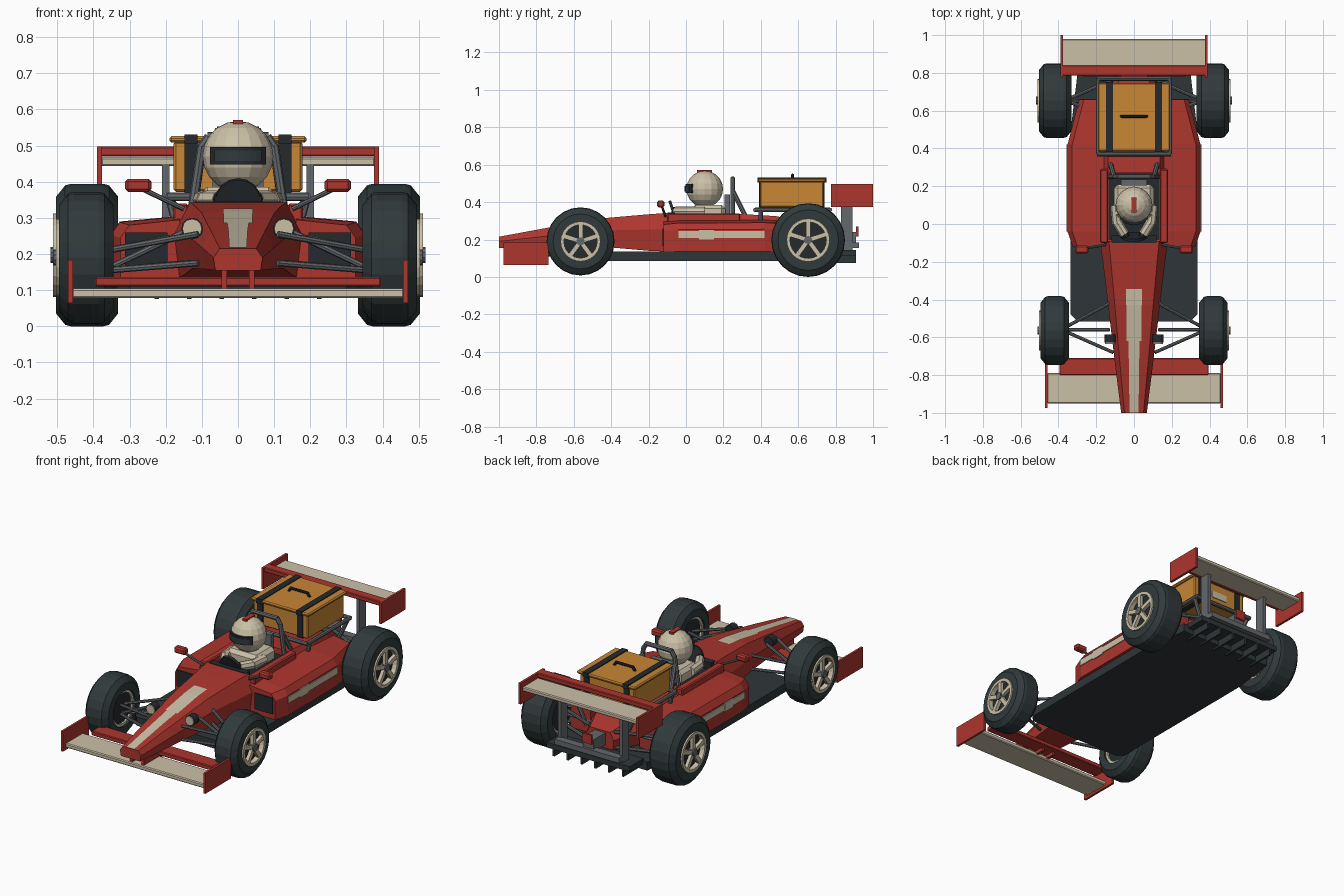
import bpy, bmesh, math
from mathutils import Vector, Matrix

if "Cube" in bpy.data.objects:
    bpy.data.objects.remove(bpy.data.objects["Cube"])

def material(name, r, g, b):
    m = bpy.data.materials.new(name)
    m.diffuse_color = (r, g, b, 1)
    m.use_nodes = True
    m.node_tree.nodes["Principled BSDF"].inputs["Base Color"].default_value = m.diffuse_color
    return m

RED = material("red paint", 0.42, 0.036, 0.027)
CREAM = material("cream", 0.60, 0.53, 0.39)
TYRE = material("tyre dark", 0.030, 0.042, 0.044)
FLOOR = material("floor dark", 0.028, 0.037, 0.040)
STEEL = material("steel grey", 0.13, 0.14, 0.15)
LEATHER = material("tan leather", 0.58, 0.24, 0.035)
BLACK = material("charcoal", 0.018, 0.023, 0.026)

def finish(name, bm, mat, mirror=False):
    if mirror:
        d = bmesh.ops.duplicate(bm, geom=bm.verts[:] + bm.edges[:] + bm.faces[:])["geom"]
        for v in d:
            if isinstance(v, bmesh.types.BMVert):
                v.co.x = -v.co.x
    bmesh.ops.recalc_face_normals(bm, faces=bm.faces[:])
    me = bpy.data.meshes.new(name)
    bm.to_mesh(me)
    bm.free()
    me.materials.append(mat)
    ob = bpy.data.objects.new(name, me)
    bpy.context.collection.objects.link(ob)
    return ob

def add_box(bm, x0, x1, y0, y1, z0, z1, rot=None, bevel=0):
    mat = Matrix.Translation(((x0 + x1) / 2, (y0 + y1) / 2, (z0 + z1) / 2))
    if rot:
        mat = mat @ rot
    mat = mat @ Matrix.Diagonal((x1 - x0, y1 - y0, z1 - z0, 1))
    vs = bmesh.ops.create_cube(bm, size=1, matrix=mat)["verts"]
    if bevel:
        es = list({e for v in vs for e in v.link_edges})
        bmesh.ops.bevel(bm, geom=es, offset=bevel, segments=1, affect='EDGES')

def box(name, b, mat, mirror=False, rot=None, bevel=0):
    bm = bmesh.new()
    add_box(bm, *b, rot=rot, bevel=bevel)
    return finish(name, bm, mat, mirror)

def loft(name, rings, mat, mirror=False):
    bm = bmesh.new()
    rs = [[bm.verts.new(p) for p in r] for r in rings]
    n = len(rs[0])
    for a, b in zip(rs, rs[1:]):
        for i in range(n):
            bm.faces.new((a[i], a[(i + 1) % n], b[(i + 1) % n], b[i]))
    bm.faces.new(rs[0])
    bm.faces.new(rs[-1])
    return finish(name, bm, mat, mirror)

def rods(name, pairs, r, mat, mirror=False, seg=8):
    bm = bmesh.new()
    for a, b in pairs:
        a, b = Vector(a), Vector(b)
        d = b - a
        m = Matrix.Translation((a + b) / 2) @ d.to_track_quat('Z', 'Y').to_matrix().to_4x4()
        bmesh.ops.create_cone(bm, cap_ends=True, segments=seg, radius1=r, radius2=r,
                              depth=d.length, matrix=m)
    return finish(name, bm, mat, mirror)

def lathe(name, prof, y, z, mat, seg=24):
    # closed (x, radius) profile spun round the axle, mirrored to both sides
    loft_rings = []
    bm = bmesh.new()
    for k in range(seg):
        a = 2 * math.pi * k / seg
        loft_rings.append([bm.verts.new((x, y + r * math.cos(a), z + r * math.sin(a))) for x, r in prof])
    n = len(prof)
    for k in range(seg):
        p, q = loft_rings[k], loft_rings[(k + 1) % seg]
        for i in range(n):
            bm.faces.new((p[i], p[(i + 1) % n], q[(i + 1) % n], q[i]))
    return finish(name, bm, mat, True)

# Wheels: tyre, rim ring, backing disc, spokes, hub
for nm, y, z, R, x0, x1 in (("front", -0.564, 0.19, 0.182, 0.345, 0.495), ("rear", 0.653, 0.197, 0.197, 0.332, 0.503)):
    k = R * 0.57
    lathe(nm + "_tyres", [(x0, k), (x0, R - .035), (x0 + .025, R - .004), (x0 + .04, R), (x1 - .04, R),
                          (x1 - .025, R - .004), (x1, R - .035), (x1, k)], y, z, TYRE)
    lathe(nm + "_rims", [(x0 + .01, k - .015), (x0 + .01, k + .003), (x1 + .009, k + .003),
                         (x1 + .009, k - .015)], y, z, CREAM)
    rods(nm + "_wheel_discs", [((x0 + .02, y, z), (x1 - .02, y, z))], k - .01, BLACK, True, 24)
    rods(nm + "_hubs", [((x1 - .03, y, z), (x1 + .016, y, z))], .022, STEEL, True, 10)
    bm = bmesh.new()
    for i in range(5):
        vs0 = len(bm.verts)
        add_box(bm, x1 - .012, x1 + .008, y - .012, y + .012, z + .01, z + k - .008)
        bm.verts.ensure_lookup_table()
        bmesh.ops.rotate(bm, verts=bm.verts[vs0:], cent=(0, y, z), matrix=Matrix.Rotation(i * 2 * math.pi / 5, 3, 'X'))
    finish(nm + "_spokes", bm, CREAM, True)

# Floor and diffuser
loft("floor", [[(-.30, -.515, z), (.30, -.515, z), (.335, -.48, z), (.335, .50, z), (.30, .79, z),
                (-.30, .79, z), (-.335, .50, z), (-.335, -.48, z)] for z in (.085, .135)], FLOOR)
box("diffuser", (-.27, .27, .78, .91, .115, .145), FLOOR)
bm = bmesh.new()
for i in range(6):
    x = -.225 + .09 * i
    add_box(bm, x - .006, x + .006, .74, .91, .075, .12)
finish("diffuser_strakes", bm, FLOOR)

# Nose and tub
def section(y, w, top, bot):
    h = top - bot
    half = [(.74 * w, top), (w, top - .42 * h), (.92 * w, bot)]
    return [(x, y, z) for x, z in half] + [(-x, y, z) for x, z in reversed(half)]
loft("nose", [section(-1, .068, .215, .155), section(-.745, .10, .262, .158), section(-.43, .137, .315, .16),
              section(-.2, .165, .335, .14), section(-.09, .18, .343, .135)], RED)
box("tub", (-.18, .18, -.10, .32, .13, .30), RED)
box("cockpit_floor", (-.135, .135, -.085, .275, .298, .304), BLACK)
box("cockpit_rails", (.137, .18, -.10, .29, .28, .34), RED, True, bevel=.006)
loft("engine_cover", [section(.27, .185, .338, .135), section(.48, .19, .325, .135),
                      section(.66, .15, .29, .14), section(.80, .09, .25, .15)], RED)
# Nose stripe following the nose top
ys = [(-.998, .215, .024), (-.745, .262, .027), (-.62, .283, .03), (-.62, .283, .04), (-.43, .315, .041), (-.345, .3225, .042)]
bm = bmesh.new()
rows = [[bm.verts.new((s * w, y, z + .003)) for s in (-1, 1)] for y, z, w in ys]
for a, b in zip(rows, rows[1:]):
    if a[0].co.y != b[0].co.y:
        bm.faces.new((a[0], a[1], b[1], b[0]))
finish("nose_stripe", bm, CREAM)

# Sidepods with inlets and side stripes
def pod(y, x, top, bot=.135):
    return [(.16, y, bot), (x, y, bot), (x, y, top - .035), (x - .025, y, top), (.16, y, top + .015)]
loft("sidepods", [pod(-.12, .325, .28), pod(-.04, .352, .288), pod(.42, .352, .29), pod(.66, .29, .275)], RED, True)
box("sidepod_inlets", (.195, .312, -.126, -.118, .165, .26), BLACK, True)
box("side_stripes", (.35, .357, -.04, .42, .208, .246), CREAM, True)
box("side_badges", (.35, .358, .07, .15, .20, .252), CREAM, True)

# Front wing
box("front_wing", (-.46, .46, -.95, -.79, .078, .104), CREAM, bevel=.005)
box("front_flap", (-.395, .395, -.80, -.71, .11, .136), RED, bevel=.004)
box("front_endplates", (.457, .47, -.975, -.735, .064, .183), RED, True)
box("nose_pylons", (.03, .045, -.94, -.74, .09, .18), RED, True)

# Rear wing, pylons, tail light
box("rear_wing", (-.38, .38, .835, .98, .443, .468), CREAM, bevel=.005)
box("rear_flap", (-.38, .38, .785, .84, .47, .497), RED, bevel=.004)
box("rear_endplates", (.376, .39, .775, 1.0, .373, .497), RED, True)
box("rear_pylons", (.19, .21, .83, .89, .13, .447), STEEL, True)
box("crash_bar", (-.21, .21, .88, .925, .155, .185), STEEL)
box("tail_structure", (-.035, .035, .79, .91, .17, .24), STEEL)
box("tail_light", (-.03, .03, .91, .922, .215, .27), RED)

# Suspension arms
P = []
for z0, z1 in ((.255, .21), (.175, .155)):
    P += [((.11, -.68, z0), (.36, -.57, z1)), ((.13, -.42, z0), (.36, -.545, z1))]
P.append(((.13, -.56, .27), (.36, -.56, .16)))
rods("front_suspension", P, .009, STEEL, True)
P = []
for z0, z1 in ((.25, .24), (.16, .15)):
    P += [((.10, .55, z0), (.35, .65, z1)), ((.08, .78, z0), (.35, .66, z1))]
rods("rear_suspension", P + [((.05, .653, .2), (.36, .653, .2))], .010, STEEL, True)

# Headlights
rods("headlight_shells", [((.127, -.628, .27), (.127, -.585, .27))], .03, BLACK, True, 12)
rods("headlight_lenses", [((.127, -.634, .27), (.127, -.627, .27))], .027, CREAM, True, 12)
# Mirrors
box("mirrors", (.24, .312, -.155, -.115, .372, .408), RED, True, bevel=.008)
rods("mirror_stalks", [((.15, -.11, .325), (.265, -.13, .38))], .007, STEEL, True)

# Driver
def sphere(name, c, r, mat, sc=(1, 1, 1), u=16, v=10):
    bm = bmesh.new()
    bmesh.ops.create_uvsphere(bm, u_segments=u, v_segments=v, radius=r,
                              matrix=Matrix.Translation(c) @ Matrix.Diagonal((*sc, 1)))
    return finish(name, bm, mat)
sphere("helmet", (0, .10, .47), .098, CREAM)
# visor: curved band wrapped around the front of the helmet
def visor(name, ang, h, r, zc, mat):
    rings = []
    for i in range(9):
        a = -ang + 2 * ang * i / 8
        d = (math.sin(a), -math.cos(a))
        rings.append([(d[0] * q, .10 + d[1] * q, zc + s * h) for q, s in ((r - .03, -1), (r, -1), (r, 1), (r - .03, 1))])
    loft(name, rings, mat)
visor("visor", .84, .024, .104, .472, BLACK)
visor("visor_glass", .66, .015, .107, .472, TYRE)
box("helmet_stripe", (-.014, .014, .06, .14, .559, .571), RED)
box("torso", (-.105, .105, .03, .21, .30, .385), CREAM, bevel=.02)
rods("arms", [((.10, .10, .35), (.09, 0, .35)), ((.09, .01, .35), (.05, -.055, .35))], .026, CREAM, True)
rods("gloves", [((.055, -.045, .35), (.045, -.07, .352))], .022, BLACK, True)
rods("steering_wheel", [((0, -.075, .345), (0, -.06, .35))], .063, BLACK, seg=16)
box("dashboard", (-.12, .12, -.10, -.06, .30, .345), BLACK)
box("headrest", (-.07, .07, .205, .235, .30, .44), STEEL)

# Roll hoop
rods("roll_hoop", [((.13, .25, .30), (.10, .25, .50)), ((.10, .25, .495), (.08, .25, .525)),
                   ((.085, .25, .525), (0, .25, .525)), ((.105, .25, .46), (.125, .32, .32))], .013, STEEL, True)

# Luggage rack
rods("luggage_rack", [((.19, .37, .358), (.19, .77, .358)), ((0, .37, .358), (.195, .37, .358)),
                      ((0, .77, .358), (.195, .77, .358)), ((0, .57, .358), (.19, .57, .358)),
                      ((.17, .40, .28), (.19, .40, .358)), ((.13, .74, .22), (.19, .75, .358))], .012, STEEL, True)
# Suitcase
box("suitcase", (-.178, .178, .395, .735, .372, .512), LEATHER, bevel=.006)
box("suitcase_lid", (-.19, .19, .385, .747, .508, .526), LEATHER, bevel=.006)
bm = bmesh.new()
add_box(bm, .112, .148, .381, .751, .505, .531)
add_box(bm, .112, .148, .39, .74, .37, .51)
finish("suitcase_straps", bm, BLACK, True)
rods("suitcase_handle", [((.068, .57, .522), (.055, .57, .545)), ((0, .57, .545), (.058, .57, .545))], .008, BLACK, True)
box("suitcase_label", (-.05, .05, .733, .74, .42, .46), CREAM)
